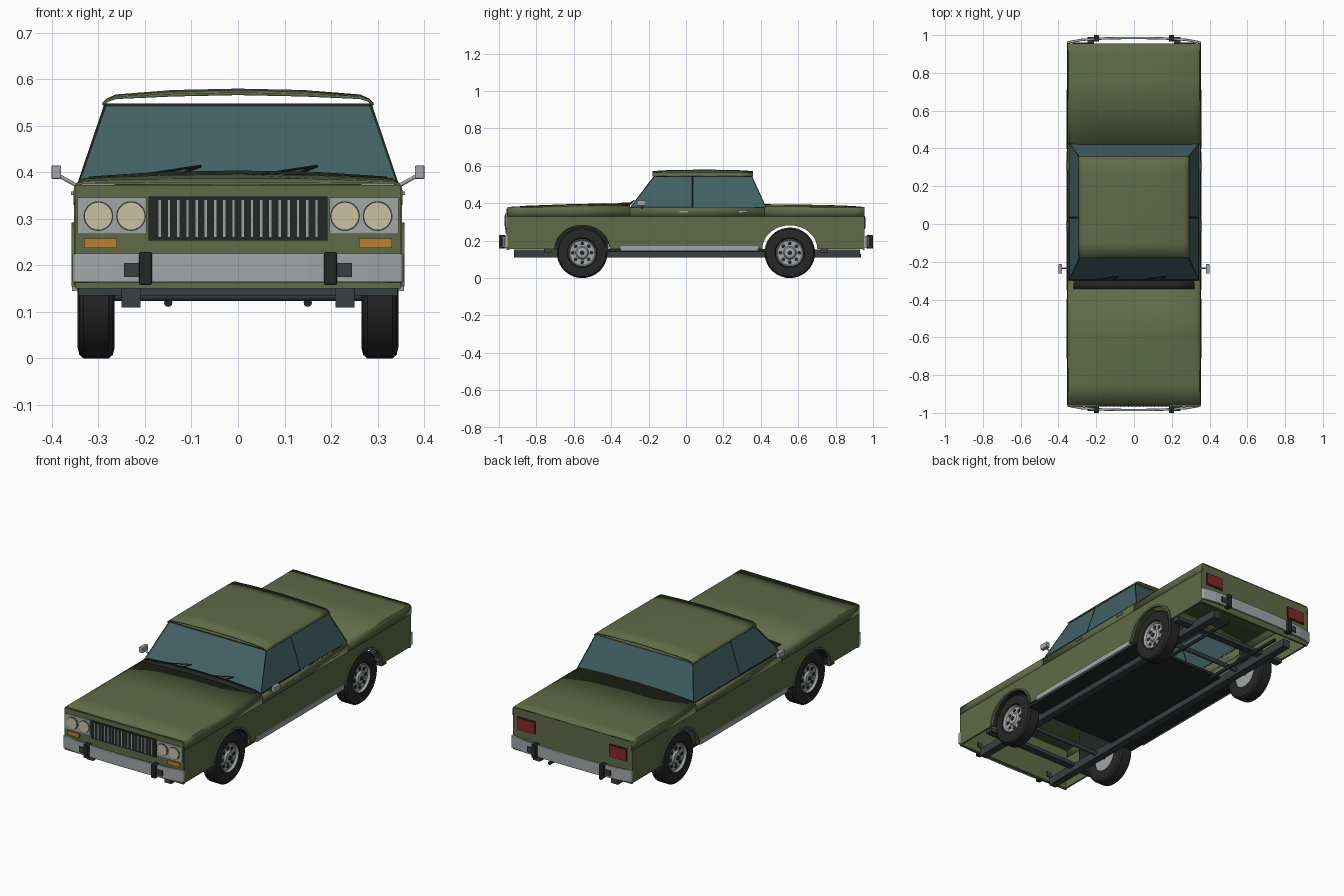
import bpy, bmesh
from math import sin, cos, pi, radians
from mathutils import Vector, Matrix

default = bpy.data.objects.get("Cube")
if default:
    bpy.data.objects.remove(default, do_unlink=True)


def material(name, r, g, b):
    m = bpy.data.materials.new(name)
    m.use_nodes = True
    m.diffuse_color = (r, g, b, 1)
    m.node_tree.nodes["Principled BSDF"].inputs["Base Color"].default_value = (r, g, b, 1)
    return m


PAINT = material("paint", .115, .147, .063)
GLASS = material("glass", .055, .12, .13)
CHROME = material("chrome", .36, .38, .39)
BLACK = material("black_trim", .018, .02, .02)
CHASSIS = material("chassis_grey", .04, .05, .055)
RUBBER = material("rubber", .02, .02, .02)
LENS = material("headlight_lens", .6, .53, .36)
AMBER = material("amber", .5, .22, .03)
RED = material("red_lens", .25, .02, .02)


def finish(name, bm, mats, mirror=False, smooth=False, bevel=0, normals=True):
    if normals:
        bmesh.ops.recalc_face_normals(bm, faces=bm.faces)
    me = bpy.data.meshes.new(name)
    bm.to_mesh(me)
    bm.free()
    ob = bpy.data.objects.new(name, me)
    bpy.context.collection.objects.link(ob)
    for m in mats if isinstance(mats, list) else [mats]:
        me.materials.append(m)
    if smooth:
        bpy.ops.object.select_all(action='DESELECT')
        ob.select_set(True)
        bpy.context.view_layer.objects.active = ob
        bpy.ops.object.shade_smooth_by_angle(angle=radians(35))
    if bevel:
        mod = ob.modifiers.new("bevel", 'BEVEL')
        mod.width, mod.segments = bevel, 2
    if mirror:
        ob.modifiers.new("mirror", 'MIRROR')
    return ob


def box(name, x, y, z, mat, **kw):
    bm = bmesh.new()
    spans = [sorted(s) for s in (x, y, z)]
    size = [b - a for a, b in spans]
    mid = [(a + b) / 2 for a, b in spans]
    bmesh.ops.create_cube(bm, size=1, matrix=Matrix.Translation(mid) @ Matrix.Diagonal((*size, 1)))
    return finish(name, bm, mat, **kw)


def prism(name, points, place, a, b, mat, **kw):
    """Extrude a flat outline from depth a to b; place maps (u, v, depth) to xyz."""
    bm = bmesh.new()
    face = bm.faces.new([bm.verts.new(place(u, v, a)) for u, v in points])
    out = bmesh.ops.extrude_face_region(bm, geom=[face])
    move = Vector(place(0, 0, b)) - Vector(place(0, 0, a))
    bmesh.ops.translate(bm, vec=move, verts=[v for v in out["geom"] if isinstance(v, bmesh.types.BMVert)])
    return finish(name, bm, mat, **kw)


def side(u, v, d):
    return (d, u, v)


def plan(u, v, d):
    return (u, v, d)


def rod(name, p, q, r, mat, segments=12, **kw):
    p, q = Vector(p), Vector(q)
    rot = (q - p).to_track_quat('Z', 'Y').to_matrix().to_4x4()
    bm = bmesh.new()
    bmesh.ops.create_cone(bm, cap_ends=True, segments=segments, radius1=r, radius2=r,
                          depth=(q - p).length, matrix=Matrix.Translation((p + q) / 2) @ rot)
    return finish(name, bm, mat, smooth=True, **kw)


def loft(name, half, stations, mat, thick=.006, whole=True, **kw):
    """Skin sections (x, z, crown share) along stations (y, crown height)."""
    section = half + [(-x, z, k) for x, z, k in reversed(half[:-1])] if whole else half
    bm = bmesh.new()
    rows = [[bm.verts.new((x, y, z + k * h)) for x, z, k in section] for y, h in stations]
    for r0, r1 in zip(rows, rows[1:]):
        for i in range(len(section) - 1):
            bm.faces.new((r0[i], r0[i + 1], r1[i + 1], r1[i]))
    ob = finish(name, bm, mat, smooth=True, **kw)
    mod = ob.modifiers.new("thickness", 'SOLIDIFY')
    mod.thickness, mod.offset = thick, 0
    return ob


def lathe(name, profile, y, z, mat, steps=40):
    """Spin (x, radius) points around the axle."""
    bm = bmesh.new()
    vs = [bm.verts.new((x, y, z + r)) for x, r in profile]
    es = [bm.edges.new(e) for e in zip(vs, vs[1:])]
    bmesh.ops.spin(bm, geom=vs + es, cent=(0, y, z), axis=(1, 0, 0), angle=2 * pi, steps=steps)
    bmesh.ops.remove_doubles(bm, verts=bm.verts, dist=.0002)
    return finish(name, bm, mat, mirror=True, smooth=True)


def pane(name, corners, mirror=False):
    """Painted frame, black seal and recessed glass."""
    bm = bmesh.new()
    face = bm.faces.new([bm.verts.new(c) for c in corners])
    bmesh.ops.inset_individual(bm, faces=[face], thickness=.009)
    for f in bm.faces:
        f.material_index = 0
    bmesh.ops.inset_individual(bm, faces=[face], thickness=.007, depth=-.003)
    for f in bm.faces:
        if f is not face and all(v in face.verts for v in f.verts[:2]):
            f.material_index = 1
    for e in face.edges:
        for f in e.link_faces:
            f.material_index = 1
    face.material_index = 2
    finish(name, bm, [PAINT, BLACK, GLASS], mirror=mirror, normals=False)


AXLE, HUB, ARCH, END = .555, .135, .15, .955


def arc(cy, r, n=20):
    return [(cy - r * cos(pi * i / n), HUB + .02 + (r - .02) * sin(pi * i / n)) for i in range(n + 1)]


# Body sides with wheel arches
outline = [(-END, .155)] + arc(-AXLE, ARCH) + arc(AXLE, ARCH) + [(END, .155), (END, .33), (-END, .33)]
prism("body_side", outline, side, .343, .352, PAINT, mirror=True)

# Hood, boot lid and waistline
shoulder = [(.351, .33, 0), (.35, .365, 0), (.345, .375, 0)]
deck = shoulder + [(.33, .378, .35), (.17, .378, .85), (0, .378, 1)]
loft("hood", deck, [(-END, -.003), (-.85, .006), (-.6, .015), (-.3, .02)], PAINT)
loft("boot_lid", deck, [(.42, .014), (.75, .01), (.9, .004), (END, -.003)], PAINT)
loft("waistline", shoulder, [(-.3, 0), (.42, 0)], PAINT, whole=False, mirror=True)
cowl = [(.32, .381, .35), (.17, .381, .85), (0, .381, 1)]
loft("cowl_vent", cowl, [(-.345, .02), (-.3, .02)], BLACK)

# End panels
box("front_panel", (-.35, .35), (-.96, -.945), (.15, .373), PAINT)
box("rear_panel", (-.35, .35), (.945, END), (.15, .373), PAINT)

# Cabin
BW, TW, BZ, TZ = .345, .287, .377, .548
F0, F1, R0, R1, PILLAR = -.3, -.17, .43, .352, .035
pane("windshield", [(-BW, F0, BZ), (BW, F0, BZ), (TW, F1, TZ), (-TW, F1, TZ)])
pane("rear_window", [(BW, R0, BZ), (-BW, R0, BZ), (-TW, R1, TZ), (TW, R1, TZ)])
pane("front_door_window", [(BW, F0, BZ), (BW, PILLAR, BZ), (TW, PILLAR, TZ), (TW, F1, TZ)], True)
pane("rear_door_window", [(BW, PILLAR, BZ), (BW, R0, BZ), (TW, R1, TZ), (TW, PILLAR, TZ)], True)
box("headliner", (-TW, TW), (F1, R1), (.543, .547), PAINT)
roof = [(.291, .545, 0), (.28, .555, .2), (.262, .561, .5), (.14, .567, 1), (0, .57, 1)]
loft("roof", roof, [(-.178, -.001), (-.1, .004), (.1, .007), (.28, .004), (.358, -.001)], PAINT)

# Underbody
box("floor", (-.343, .343), (-.43, .43), (.14, .155), BLACK)
box("firewall", (-.34, .34), (-.43, -.415), (.15, .37), BLACK)
box("chassis_rail", (.21, .25), (-.92, .93), (.11, .152), CHASSIS, mirror=True)
box("front_crossmember", (-.343, .343), (-.76, -.72), (.135, .155), CHASSIS)
box("rear_crossmember", (-.343, .343), (.72, .76), (.135, .155), CHASSIS)
box("front_inner_wing", (.235, .245), (-.715, -.42), (.15, .33), BLACK, mirror=True)
rod("exhaust_pipe", (.15, .43, .12), (.15, .935, .12), .009, BLACK, mirror=True)
box("sill_trim", (.34, .357), (-.35, .385), (.145, .172), CHROME, mirror=True)

# Wheels and arches
tire = [(.267, .074), (.265, .11), (.269, .127), (.278, .135), (.332, .135), (.341, .127),
        (.345, .11), (.342, .08), (.335, .074)]
rim = [(.27, 0), (.27, .074), (.335, .075), (.34, .072), (.33, .066), (.328, .035),
       (.338, .028), (.341, .018), (.341, 0)]
for end, s in (("front", -1), ("rear", 1)):
    cy = s * AXLE
    lathe(end + "_tire", tire, cy, HUB, RUBBER)
    lathe(end + "_rim", rim, cy, HUB, CHROME)
    rod(end + "_hub_cap", (.34, cy, HUB), (.344, cy, HUB), .012, BLACK, mirror=True)
    for i in range(8):
        a = i * pi / 4
        y, z = cy + .05 * cos(a), HUB + .05 * sin(a)
        rod(f"{end}_rim_hole_{i + 1}", (.326, y, z), (.331, y, z), .01, BLACK, mirror=True)
    rod(end + "_axle", (-.27, cy, HUB), (.27, cy, HUB), .012, CHASSIS)
    lip = arc(cy, ARCH + .007) + arc(cy, ARCH - .003)[::-1]
    prism(end + "_arch_lip", lip, side, .346, .358, PAINT, mirror=True)
liner = arc(-AXLE, ARCH) + arc(-AXLE, ARCH - .004)[::-1]
prism("front_arch_liner", liner, side, .24, .346, BLACK, mirror=True)

# Bumpers
for end, s in (("front", -1), ("rear", 1)):
    outer = [(-.356, .958), (-.352, .968), (-.28, .981), (-.15, .989), (0, .991)]
    outer += [(-x, y) for x, y in outer[-2::-1]]
    strip = [(x, s * y) for x, y in outer] + [(x * .98, s * (y - .012)) for x, y in outer[::-1]]
    prism(end + "_bumper", strip, plan, .163, .226, CHROME, bevel=.003)
    box(end + "_overrider", (.185, .213), (s * .965, s), (.158, .229), BLACK, mirror=True, bevel=.004)
    box(end + "_bumper_bracket", (.213, .245), (s * .94, s * .99), (.175, .205), CHASSIS, mirror=True)

# Grille and lights
box("grille", (-.192, .192), (-.965, -.95), (.253, .348), BLACK)
for i in range(18):
    x = -.168 + i * .0198
    box(f"grille_slat_{i + 1}", (x - .0025, x + .0025), (-.968, -.96), (.261, .341), CHROME)
box("headlight_bezel", (.197, .345), (-.965, -.95), (.268, .346), CHROME, mirror=True)
for label, x in (("inner", .23), ("outer", .3)):
    rod(label + "_headlight_ring", (x, -.96, .306), (x, -.967, .306), .032, CHASSIS, 32, mirror=True)
    rod(label + "_headlight", (x, -.96, .306), (x, -.97, .306), .029, LENS, 32, mirror=True)
box("indicator", (.26, .331), (-.966, -.95), (.237, .258), AMBER, mirror=True)
box("tail_light_surround", (.215, .325), (.95, .957), (.262, .332), BLACK, mirror=True)
box("tail_light", (.22, .32), (.95, .961), (.267, .327), RED, mirror=True)

# Handles, mirrors and wipers
box("front_door_handle", (.347, .359), (-.036, .012), (.351, .359), CHROME, mirror=True)
box("rear_door_handle", (.347, .359), (.284, .334), (.351, .359), CHROME, mirror=True)
rod("mirror_stalk", (.342, -.235, .369), (.385, -.235, .393), .004, CHROME, mirror=True)
box("mirror_housing", (.38, .401), (-.262, -.213), (.386, .415), CHROME, mirror=True, bevel=.003)
for label, x in (("right", -.08), ("left", .17)):
    rod(label + "_wiper_arm", (x - .035, -.3, .4), (x, -.278, .414), .003, BLACK, 8)
    rod(label + "_wiper_blade", (x - .13, -.296, .394), (x, -.278, .414), .0025, BLACK, 8)
